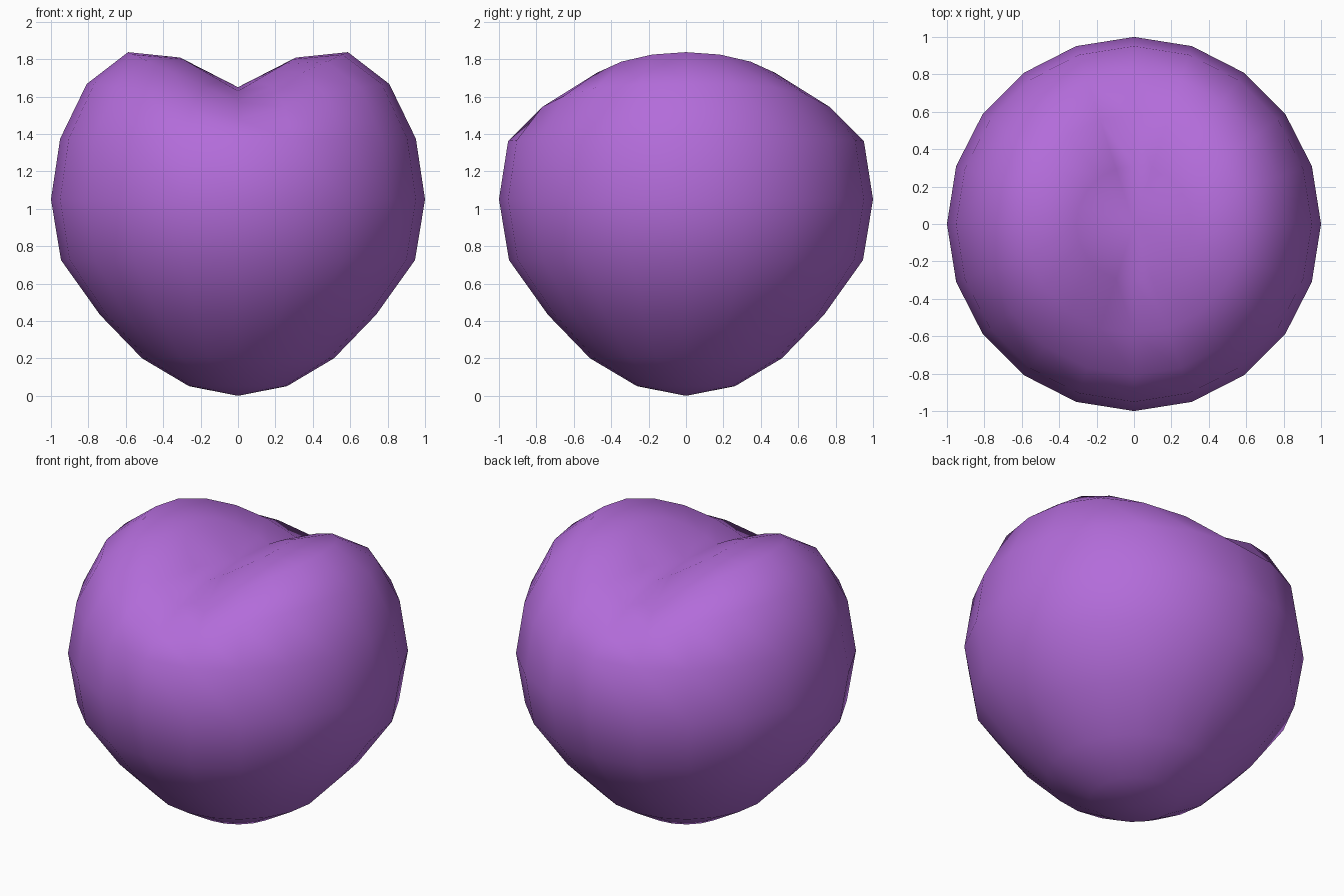
import bpy, bmesh

if "Cube" in bpy.data.objects:
    bpy.data.objects.remove(bpy.data.objects["Cube"])

# Sphere base of the heart
bm = bmesh.new()
bmesh.ops.create_uvsphere(bm, u_segments=20, v_segments=10, radius=1.0)

# Ring shrink factors below the equator, from the equator to the bottom
taper = [1.0, 0.995, 0.912, 0.873, 0.848, 1.0]
ring_depth = [0.0, 0.309, 0.588, 0.809, 0.951, 1.0]

for v in bm.verts:
    x, y, z = v.co
    height = 1.05 + 1.05 * z
    if z > 0.29:
        # V-shaped cleft between the two lobes
        weight = (z - 0.29) / 0.71
        height -= 0.45 * weight * max(0.0, 1.0 - 1.38 * abs(x))
    elif z < -0.01:
        # Narrowing towards the bottom
        ring = min(range(6), key=lambda i: abs(ring_depth[i] + z))
        x *= taper[ring]
        y *= taper[ring]
    v.co = (x, y, height)

for f in bm.faces:
    f.smooth = True
bmesh.ops.recalc_face_normals(bm, faces=bm.faces)

mesh = bpy.data.meshes.new("heart")
bm.to_mesh(mesh)
bm.free()
heart = bpy.data.objects.new("heart", mesh)
bpy.context.collection.objects.link(heart)

# Purple colour
mat = bpy.data.materials.new("purple")
mat.diffuse_color = (0.45, 0.15, 0.70, 1.0)
mat.use_nodes = True
mat.node_tree.nodes["Principled BSDF"].inputs["Base Color"].default_value = mat.diffuse_color
mesh.materials.append(mat)
